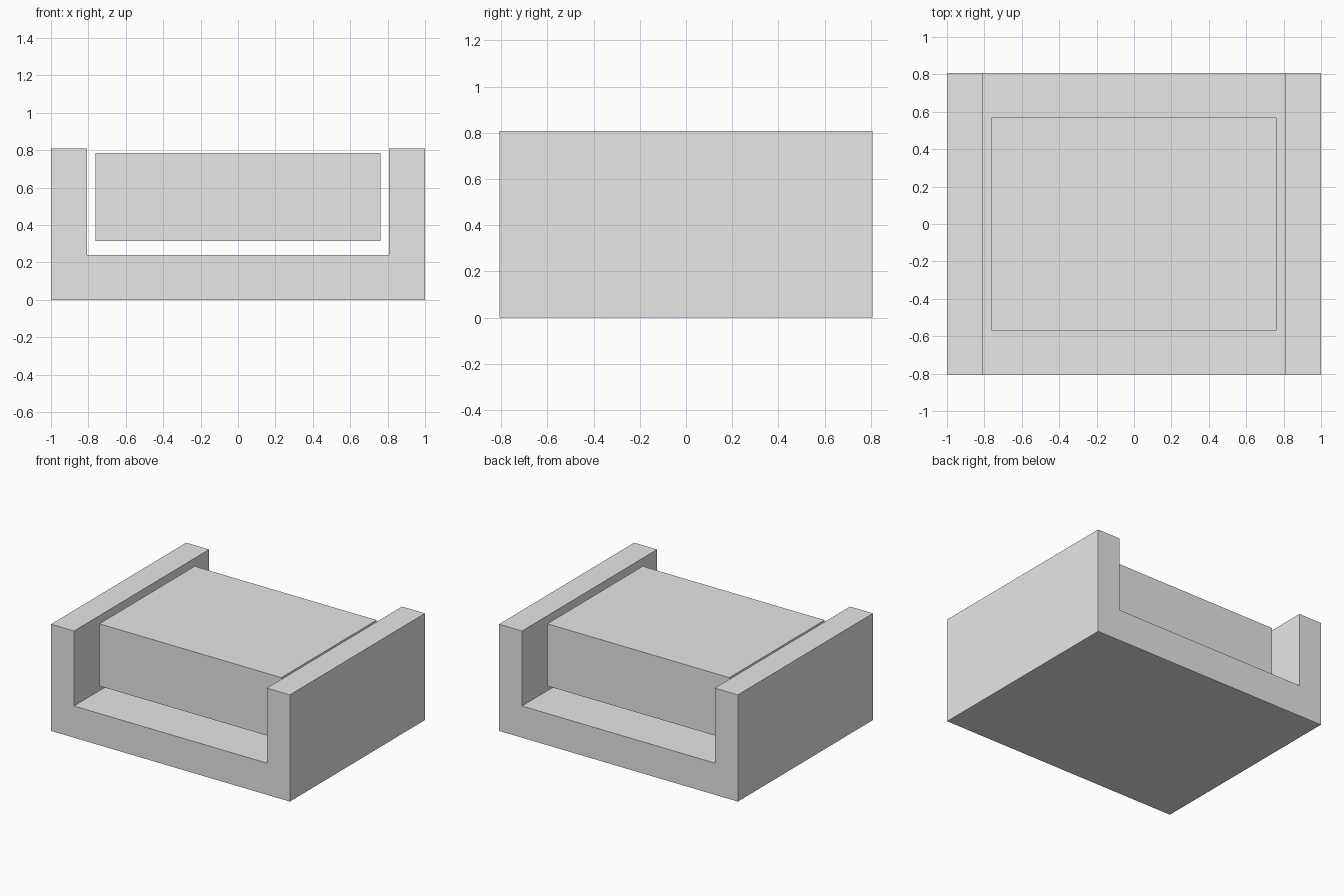
import bpy
import bmesh

if "Cube" in bpy.data.objects:
    bpy.data.objects.remove(bpy.data.objects["Cube"])

grey = bpy.data.materials.new("light grey")
grey.diffuse_color = (0.8, 0.8, 0.8, 1.0)
grey.use_nodes = True
grey.node_tree.nodes["Principled BSDF"].inputs["Base Color"].default_value = grey.diffuse_color


def extrude_profile(name, profile, depth):
    """Extrude a front (x, z) outline along y, centred on y = 0."""
    bm = bmesh.new()
    face = bm.faces.new([bm.verts.new((x, -depth / 2, z)) for x, z in profile])
    result = bmesh.ops.extrude_face_region(bm, geom=[face])
    back = [v for v in result["geom"] if isinstance(v, bmesh.types.BMVert)]
    bmesh.ops.translate(bm, verts=back, vec=(0, depth, 0))
    bmesh.ops.recalc_face_normals(bm, faces=bm.faces)
    mesh = bpy.data.meshes.new(name)
    bm.to_mesh(mesh)
    bm.free()
    mesh.materials.append(grey)
    obj = bpy.data.objects.new(name, mesh)
    bpy.context.collection.objects.link(obj)
    return obj


# U-shaped cradle: base slab with two side walls, right half mirrored
half = [(1.0, 0.0), (1.0, 0.808), (0.808, 0.808), (0.808, 0.24)]
extrude_profile("cradle", half + [(-x, z) for x, z in reversed(half)], 1.616)

# Block hovering between the side walls
extrude_profile("inner_block",
                [(-0.762, 0.313), (0.762, 0.313), (0.762, 0.784), (-0.762, 0.784)],
                1.14)
